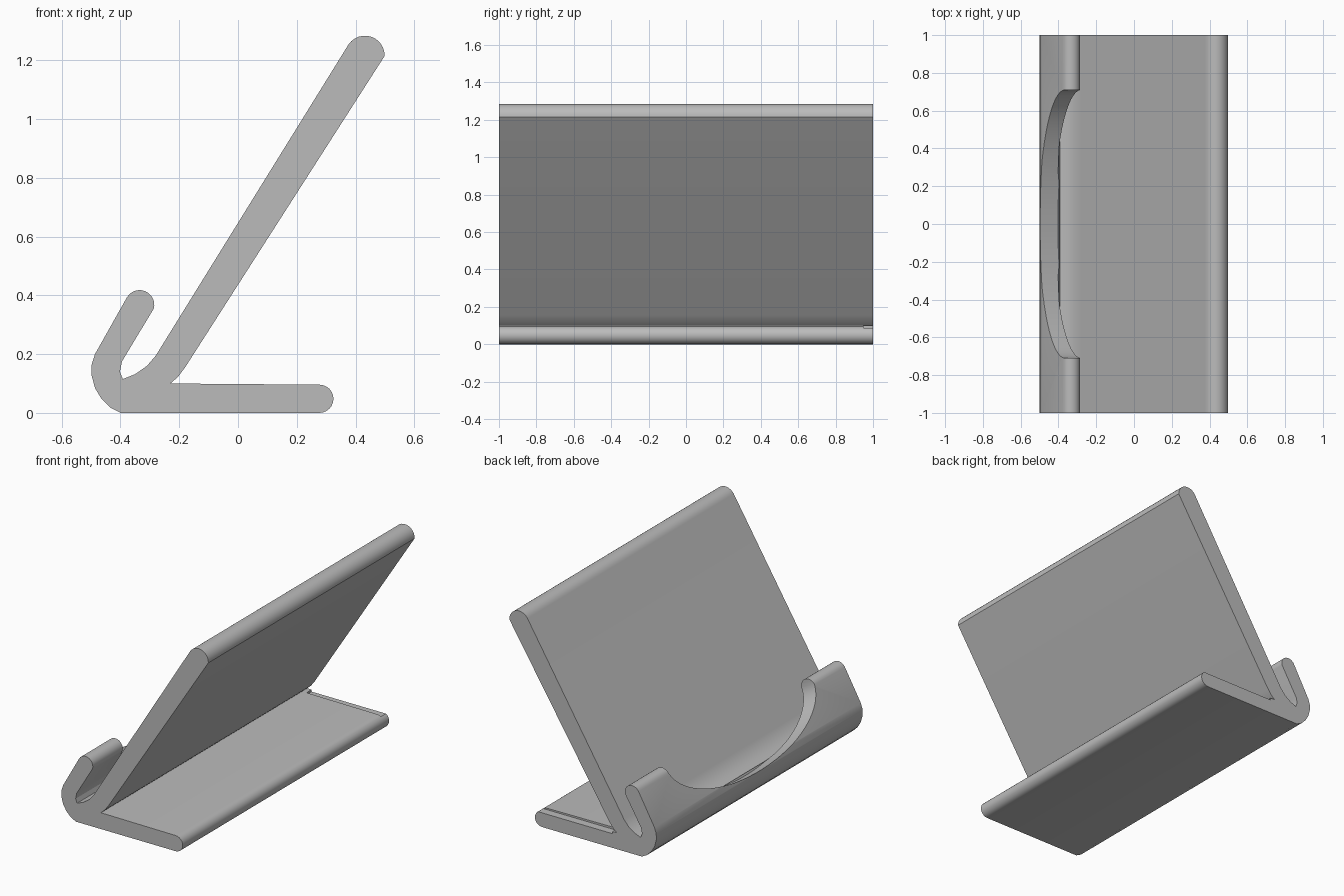
import bpy, bmesh, math
from mathutils import Vector

old = bpy.data.objects.get("Cube")
if old:
    bpy.data.objects.remove(old, do_unlink=True)

grey = bpy.data.materials.new("plain grey")
grey.use_nodes = True
colour = (0.5, 0.5, 0.5, 1)
grey.diffuse_color = colour
grey.node_tree.nodes["Principled BSDF"].inputs["Base Color"].default_value = colour


def arc(cx, cz, r, start, end, steps=12):
    angles = [math.radians(start + (end - start) * i / steps) for i in range(steps + 1)]
    return [(cx + r * math.cos(a), cz + r * math.sin(a)) for a in angles]


def prism(name, points, direction):
    """Extrude a closed loop of 3D points along a direction."""
    bm = bmesh.new()
    face = bm.faces.new([bm.verts.new(p) for p in points])
    out = bmesh.ops.extrude_face_region(bm, geom=[face])
    moved = [v for v in out["geom"] if isinstance(v, bmesh.types.BMVert)]
    bmesh.ops.translate(bm, verts=moved, vec=direction)
    bmesh.ops.recalc_face_normals(bm, faces=bm.faces)
    mesh = bpy.data.meshes.new(name)
    bm.to_mesh(mesh)
    bm.free()
    mesh.materials.append(grey)
    obj = bpy.data.objects.new(name, mesh)
    bpy.context.collection.objects.link(obj)
    return obj


def cut(target, cutter):
    mod = target.modifiers.new(cutter.name, "BOOLEAN")
    mod.operation = "DIFFERENCE"
    mod.solver = "EXACT"
    mod.object = cutter
    cutter.hide_render = True
    bpy.context.view_layer.objects.active = target
    bpy.ops.object.modifier_apply(modifier=mod.name)
    bpy.data.objects.remove(cutter, do_unlink=True)


# Side profile: foot, outer bend, lip, slot, backrest
profile = [(-0.40, 0.0)]
profile += arc(0.277, 0.048, 0.048, -90, 90)
profile += [(-0.23, 0.10), (-0.205, 0.122), (-0.18, 0.155)]
profile += arc(0.432, 1.217, 0.067, -2, 147)
profile += [(-0.28, 0.195), (-0.31, 0.16), (-0.35, 0.132), (-0.392, 0.115),
            (-0.402, 0.14), (-0.395, 0.175)]
profile += arc(-0.335, 0.368, 0.05, -15, 150)
profile += [(-0.487, 0.20), (-0.498, 0.165), (-0.499, 0.13), (-0.487, 0.085),
            (-0.465, 0.048), (-0.435, 0.018)]
stand = prism("phone_stand", [(x, -1, z) for x, z in profile], (0, 2, 0))

# Wide rounded notch through the lip, cut square to its slope
up = Vector((0.49, 0, 0.87)).normalized()
inward = Vector((up.z, 0, -up.x))
centre = Vector((-0.32, 0, 0.39)) - inward * 0.4
outline = [(0.71 * y, 0.28 * h) for y, h in arc(0, 0, 1, 180, 360, 48)]
outline += [(0.71, 0.2), (-0.71, 0.2)]
notch = prism("notch_cutter",
              [centre + up * h + Vector((0, y, 0)) for y, h in outline], inward * 0.462)
cut(stand, notch)

# Shallow step at one end of the foot
step = prism("step_cutter", [(-0.2, 0.95, 0.087), (0.4, 0.95, 0.087),
                             (0.4, 0.95, 0.12), (-0.2, 0.95, 0.12)], (0, 0.2, 0))
cut(stand, step)

stand.select_set(True)
bpy.context.view_layer.objects.active = stand
bpy.ops.object.shade_smooth_by_angle(angle=math.radians(30))
